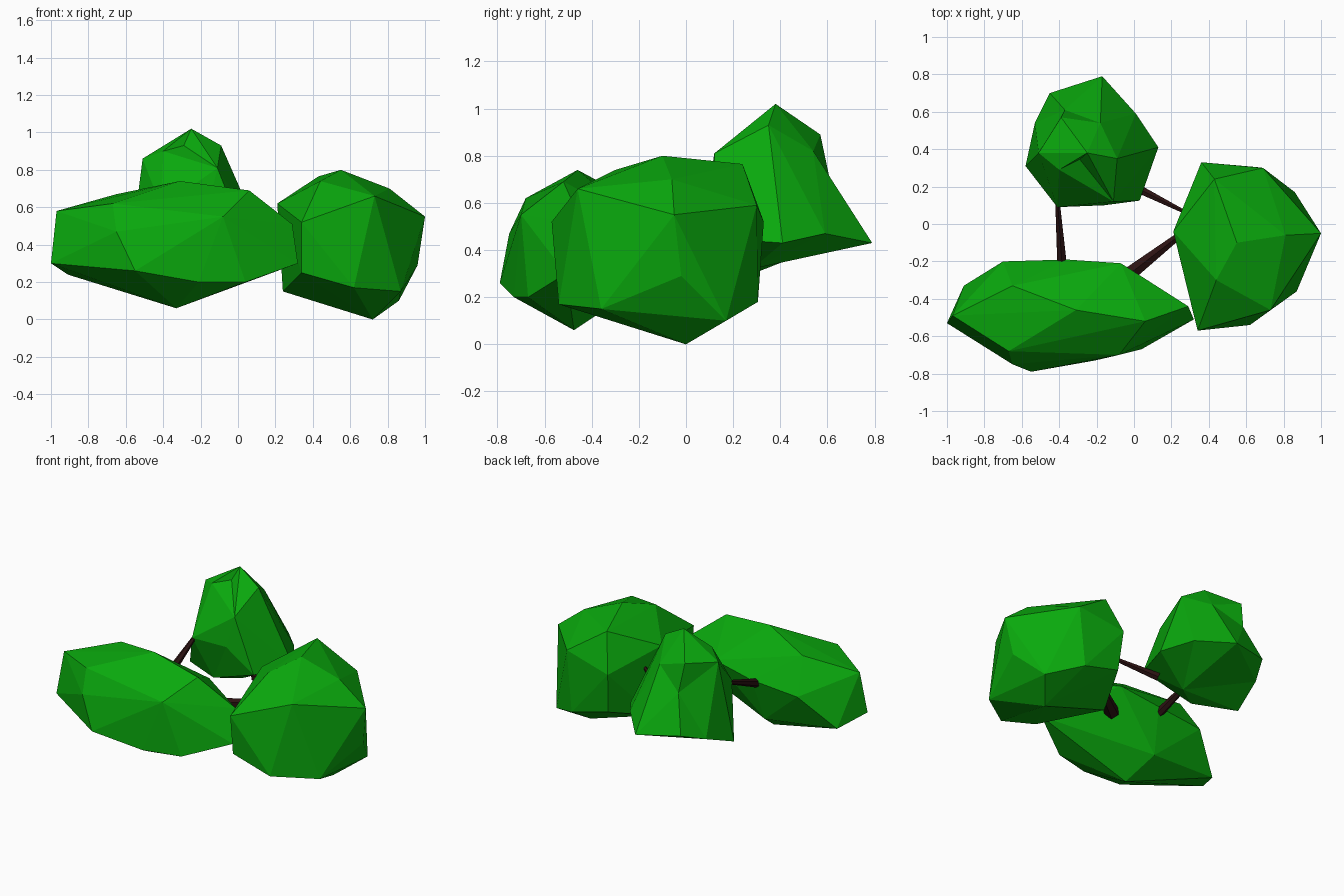
import bpy, bmesh
from mathutils import Vector

if "Cube" in bpy.data.objects:
    bpy.data.objects.remove(bpy.data.objects["Cube"])


def material(name, rgb):
    m = bpy.data.materials.new(name)
    m.diffuse_color = (*rgb, 1)
    m.use_nodes = True
    m.node_tree.nodes["Principled BSDF"].inputs["Base Color"].default_value = m.diffuse_color
    return m


leaf = material("leaf_green", (0.003, 0.40, 0.004))
bark = material("bark_brown", (0.025, 0.006, 0.006))


def finish(name, bm, mat):
    bmesh.ops.recalc_face_normals(bm, faces=bm.faces)
    me = bpy.data.meshes.new(name)
    bm.to_mesh(me)
    bm.free()
    me.materials.append(mat)
    ob = bpy.data.objects.new(name, me)
    bpy.context.collection.objects.link(ob)
    return ob


def clump(name, corners, bulge=0.0):
    """Faceted foliage wrapped round its corners; bulge > 0 allows shallow dents."""
    pts = [Vector(p) for p in corners]
    mid = sum(pts, Vector()) / len(pts)
    bm = bmesh.new()
    back = {}
    for p in pts:
        d = p - mid
        v = bm.verts.new(d / d.length ** bulge)
        back[v] = p
    bmesh.ops.convex_hull(bm, input=bm.verts[:], use_existing_faces=False)
    for v in list(bm.verts):
        if v.link_faces:
            v.co = back[v]
        else:
            bm.verts.remove(v)
    return finish(name, bm, leaf)


def branch(name, a, b, r1, r2):
    """Tapered six-sided twig from a to b."""
    a, b = Vector(a), Vector(b)
    bm = bmesh.new()
    bmesh.ops.create_cone(bm, cap_ends=True, segments=6, radius1=r1, radius2=r2,
                          depth=(b - a).length)
    rot = (b - a).to_track_quat('Z', 'Y').to_matrix()
    for v in bm.verts:
        v.co = rot @ v.co + (a + b) / 2
    return finish(name, bm, bark)


# Long front-left clump
clump("front_foliage", [
    (-1, -.53, .30), (-.97, -.49, .58), (-.67, -.68, .62), (-.31, -.46, .74),
    (.06, -.52, .69), (.29, -.44, .51), (.32, -.51, .30), (.04, -.67, .20),
    (-.21, -.73, .20), (-.55, -.79, .26), (-.08, -.70, .55), (-.33, -.475, .06),
    (-.91, -.33, .24), (-.65, -.75, .47), (-.65, -.33, .67), (-.70, -.20, .45),
    (-.36, -.19, .48), (-.07, -.21, .53), (-.40, -.28, .19)])

# Round right clump
clump("right_foliage", [
    (.21, -.04, .62), (.43, .24, .765), (.55, -.10, .80), (.44, -.30, .74),
    (.81, -.06, .70), (1, -.05, .55), (.73, -.46, .66), (.34, -.57, .52),
    (.34, -.54, .25), (.62, -.54, .17), (.87, -.36, .15), (.86, .17, .10),
    (.72, 0, 0), (.96, -.02, .29), (.69, .30, .59), (.36, .33, .52),
    (.65, .305, .18), (.24, 0, .15), (.38, .30, .25)])

# Pointed back clump
clump("back_foliage", [
    (-.25, .38, 1.02), (-.29, .345, .93), (-.09, .35, .93), (-.11, .12, .81),
    (-.40, .29, .90), (-.39, .57, .89), (-.51, .38, .86), (-.18, .54, .82),
    (-.37, .61, .70), (-.53, .54, .40), (-.58, .31, .31), (-.45, .70, .46),
    (-.17, .79, .43), (-.41, .09, .60), (-.16, .10, .60), (.03, .125, .45),
    (.13, .41, .43), (.01, .59, .47), (-.31, .18, .32), (-.16, .28, .32)], 0.8)

# Connecting twigs, thick end first
branch("left_branch", (-.38, -.28, .43), (-.415, .20, .63), .032, .010)
branch("back_branch", (-.02, .21, .39), (.30, .05, .51), .028, .009)
branch("right_branch", (-.08, -.31, .39), (.27, -.04, .39), .048, .018)
